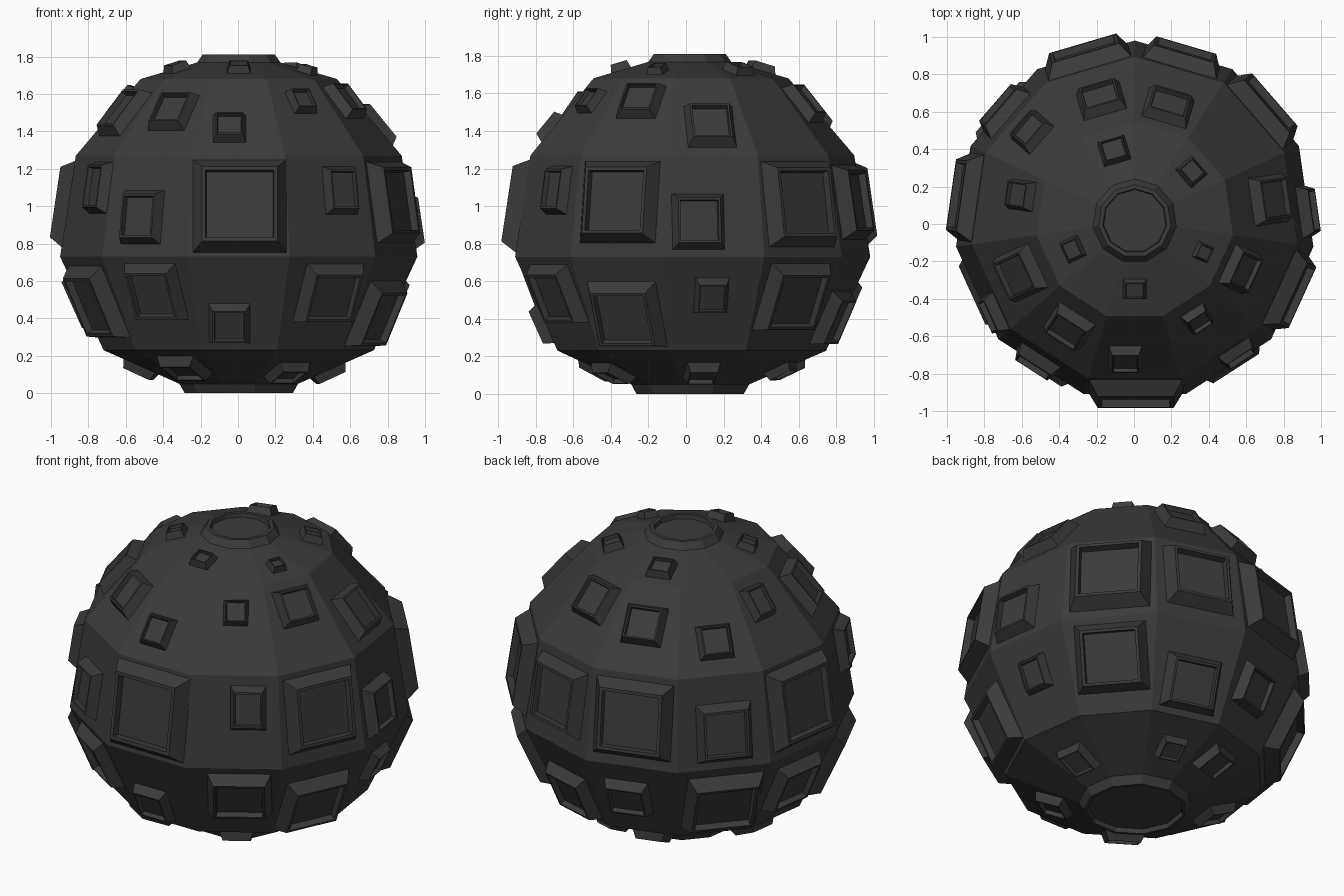
import bpy, bmesh, math
from mathutils import Vector

if "Cube" in bpy.data.objects:
    bpy.data.objects.remove(bpy.data.objects["Cube"])

SIDES = 11
STEP = 2 * math.pi / SIDES
CENTRE = Vector((0.004, 0.016, 0))
APOTHEM = math.cos(STEP / 2)

mat = bpy.data.materials.new("dark_grey")
mat.diffuse_color = (0.045, 0.042, 0.043, 1)
mat.use_nodes = True
mat.node_tree.nodes["Principled BSDF"].inputs["Base Color"].default_value = mat.diffuse_color


def finish(bm, name):
    mesh = bpy.data.meshes.new(name)
    bm.to_mesh(mesh)
    bm.free()
    mesh.materials.append(mat)
    obj = bpy.data.objects.new(name, mesh)
    bpy.context.collection.objects.link(obj)
    return obj


def bridge(bm, a, b):
    n = len(a)
    for i in range(n):
        bm.faces.new((a[i], a[(i + 1) % n], b[(i + 1) % n], b[i]))


# Faceted body, with a recessed round hatch at bottom and top
RINGS = [(0.73, 0.23), (0.965, 0.73), (0.88, 1.27), (0.53, 1.68)]
BOTTOM = [(0.27, 0.028), (0.275, 0.0), (0.292, 0.0), (0.32, 0.05)]
TOP = [(0.225, 1.768), (0.195, 1.81), (0.172, 1.81), (0.168, 1.785)]
bm = bmesh.new()
loops = []
for r, z in BOTTOM + RINGS + TOP:
    loop = []
    for i in range(SIDES):
        a = -math.pi / 2 + (i - 0.5) * STEP
        loop.append(bm.verts.new(CENTRE + Vector((r * math.cos(a), r * math.sin(a), z))))
    loops.append(loop)
for lo, hi in zip(loops, loops[1:]):
    bridge(bm, lo, hi)
bm.faces.new(loops[0][::-1])
bm.faces.new(loops[-1])
finish(bm, "body")


# Raised frame with sunken centre, sitting on facet k of the band lo..hi
def panel(bm, lo, hi, k, du, dv, w, h):
    a = -math.pi / 2 + k * STEP
    rad = Vector((math.cos(a), math.sin(a), 0))
    t = Vector((-math.sin(a), math.cos(a), 0))
    p0 = rad * lo[0] * APOTHEM + Vector((0, 0, lo[1]))
    p1 = rad * hi[0] * APOTHEM + Vector((0, 0, hi[1]))
    s = (p1 - p0).normalized()
    n = t.cross(s)
    c = CENTRE + (p0 + p1) / 2 + t * du + s * dv
    height = 0.03 + 0.11 * (w + h) / 2
    rows = []
    for scale, lift in ((1, 0), (0.81, height), (0.73, height), (0.71, height * 0.5)):
        rows.append([bm.verts.new(c + t * (x * w * scale / 2) + s * (y * h * scale / 2) + n * lift)
                     for x, y in ((-1, -1), (1, -1), (1, 1), (-1, 1))])
    for r0, r1 in zip(rows, rows[1:]):
        bridge(bm, r0, r1)
    bm.faces.new(rows[-1])


# Per band: facet -> (sideways shift, upward shift, width, height)
crown = {0: (0, 0, .125, .11), 2: (0, -.04, .09, .09), 4: (0, -.04, .13, .12),
         6: (0, -.03, .15, .14), 9: (0, 0, .12, .11)}
upper = {0: (-.05, -.08, .175, .185), 1: (0, .1, .14, .15), 2: (0, .1, .23, .22),
         3: (.01, -.07, .26, .28), 5: (0, .08, .25, .24), 6: (-.01, .02, .24, .23),
         7: (0, -.07, .2, .2), 8: (-.05, .1, .16, .2), 9: (0, .02, .26, .3),
         10: (.01, .03, .23, .24)}
middle = {0: (.005, 0, .5, .5), 1: (.08, .085, .2, .26), 2: (0, .02, .44, .44),
          3: (-.08, -.085, .28, .3), 4: (0, .01, .46, .46), 5: (0, .02, .41, .4),
          6: (0, .01, .46, .45), 7: (.01, -.06, .32, .34), 8: (0, .01, .47, .47),
          9: (.14, .1, .22, .28), 10: (-.035, -.06, .25, .29)}
lower = {0: (-.05, -.115, .22, .23), 1: (.03, .06, .36, .34), 2: (0, -.06, .4, .38),
         3: (0, .05, .18, .2), 4: (0, .04, .41, .39), 5: (0, -.08, .33, .31),
         6: (-.05, .02, .26, .25), 7: (.02, 0, .44, .42), 8: (0, .02, .34, .33),
         9: (0, .01, .42, .42), 10: (.02, .07, .32, .33)}
belly = {1: (0, -.03, .19, .18), 3: (0, -.03, .18, .19), 5: (0, 0, .15, .15),
         6: (0, .03, .19, .19), 8: (0, .02, .19, .19), 10: (0, .03, .23, .22)}

bands = [("belly_panels", BOTTOM[-1], RINGS[0], belly),
         ("lower_panels", RINGS[0], RINGS[1], lower),
         ("middle_panels", RINGS[1], RINGS[2], middle),
         ("upper_panels", RINGS[2], RINGS[3], upper),
         ("crown_panels", RINGS[3], TOP[0], crown)]
for name, lo, hi, table in bands:
    bm = bmesh.new()
    for k, spec in table.items():
        panel(bm, lo, hi, k, *spec)
    finish(bm, name)
